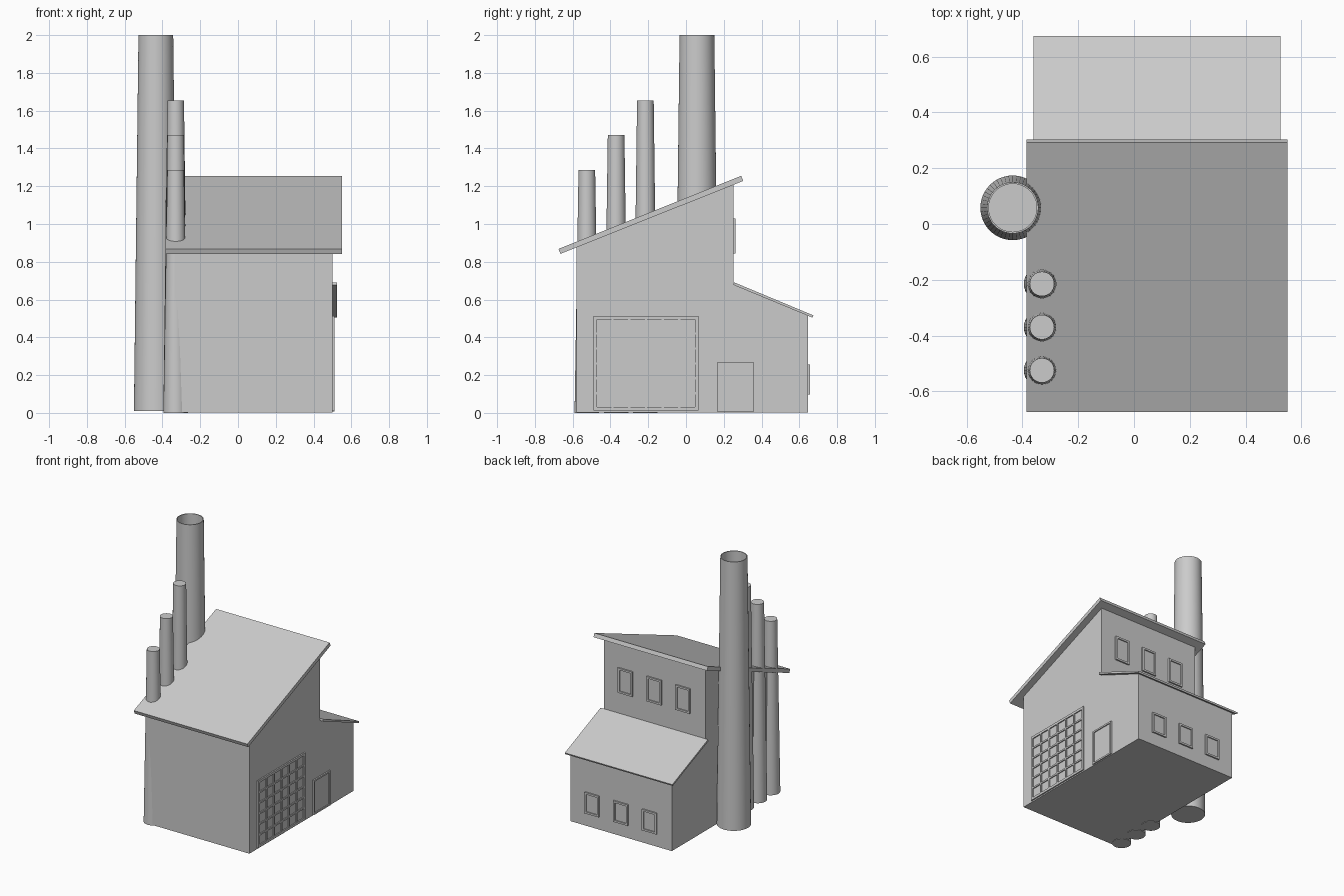
import bpy, bmesh, math

if "Cube" in bpy.data.objects:
    bpy.data.objects.remove(bpy.data.objects["Cube"])

XL, XR = -0.335, 0.50      # side walls
YF, YM, YB = -0.58, 0.252, 0.645   # front wall, upper back wall, lower back wall


def make_object(name, bm):
    bmesh.ops.recalc_face_normals(bm, faces=bm.faces[:])
    mesh = bpy.data.meshes.new(name)
    bm.to_mesh(mesh)
    bm.free()
    obj = bpy.data.objects.new(name, mesh)
    bpy.context.collection.objects.link(obj)
    return obj


def extrude_profile(name, points, x0, x1):
    """Extrude a (y, z) outline along x."""
    bm = bmesh.new()
    face = bm.faces.new([bm.verts.new((x0, y, z)) for y, z in points])
    new = bmesh.ops.extrude_face_region(bm, geom=[face])["geom"]
    bmesh.ops.translate(bm, vec=(x1 - x0, 0, 0),
                        verts=[v for v in new if isinstance(v, bmesh.types.BMVert)])
    return make_object(name, bm)


def add_box(bm, lo, hi):
    verts = bmesh.ops.create_cube(bm, size=1)["verts"]
    for v in verts:
        v.co = [(a + b) / 2 + c * (b - a) for a, b, c in zip(lo, hi, v.co)]


def add_frame(bm, u0, u1, z0, z1, w, to_box):
    """Four bars around an opening; to_box maps (u, z) ranges to corners."""
    for rect in ((u0, u0 + w, z0, z1), (u1 - w, u1, z0, z1),
                 (u0 + w, u1 - w, z0, z0 + w), (u0 + w, u1 - w, z1 - w, z1)):
        add_box(bm, *to_box(*rect))


def stack(name, x, y, z0, z1, r0, r1, sides, open_top=False):
    """Tapered round chimney."""
    bm = bmesh.new()
    bmesh.ops.create_cone(bm, cap_ends=True, segments=sides,
                          radius1=r0, radius2=r1, depth=z1 - z0)
    bmesh.ops.translate(bm, verts=bm.verts[:], vec=(x, y, (z0 + z1) / 2))
    if open_top:
        top = max((f for f in bm.faces if len(f.verts) > 4),
                  key=lambda f: f.calc_center_median().z)
        bmesh.ops.inset_region(bm, faces=[top], thickness=0.006)
        new = bmesh.ops.extrude_face_region(bm, geom=[top])["geom"]
        bmesh.ops.translate(bm, vec=(0, 0, -0.6),
                            verts=[v for v in new if isinstance(v, bmesh.types.BMVert)])
        if top.is_valid:
            bmesh.ops.delete(bm, geom=[top], context='FACES_ONLY')
    obj = make_object(name, bm)
    bpy.ops.object.select_all(action='DESELECT')
    obj.select_set(True)
    bpy.context.view_layer.objects.active = obj
    bpy.ops.object.shade_smooth_by_angle(angle=math.radians(30))


# Walls and the two sloping roofs
extrude_profile("factory_walls", [(YF, 0.003), (YB, 0.003), (YB, 0.52), (YM, 0.683),
                                  (YM, 1.21), (YF, 0.878)], XL, XR)
extrude_profile("main_roof", [(-0.665, 0.842), (0.303, 1.228), (0.292, 1.255),
                              (-0.675, 0.868)], XL - 0.05, XR + 0.05)
extrude_profile("rear_roof", [(0.25, 0.678), (0.670, 0.504), (0.675, 0.516),
                              (0.255, 0.691)], XL - 0.025, XR + 0.025)

# Chimneys
stack("large_chimney", -0.435, 0.058, 0.01, 2.0, 0.116, 0.092, 48, True)
for i, (y, top) in enumerate(((-0.525, 1.285), (-0.37, 1.47), (-0.215, 1.655))):
    stack(f"small_chimney_{i + 1}", -0.33, y, 0.0, top, 0.065, 0.044, 32)


def on_side(y0, y1, z0, z1, depth=0.010):
    return (XR - 0.01, y0, z0), (XR + depth, y1, z1)


# Large gridded door: outer frame, bars and recessed panes
bm = bmesh.new()
gy0, gy1, gz0, gz1, n = -0.49, 0.066, 0.012, 0.512, 6
add_frame(bm, gy0, gy1, gz0, gz1, 0.018, on_side)
py, pz = (gy1 - gy0 - 0.026) / n, (gz1 - gz0 - 0.026) / n
for i in range(1, n):
    yc = gy0 + 0.013 + i * py
    zc = gz0 + 0.013 + i * pz
    add_box(bm, *on_side(yc - 0.006, yc + 0.006, gz0 + 0.018, gz1 - 0.018, 0.0095))
    add_box(bm, *on_side(gy0 + 0.018, gy1 - 0.018, zc - 0.006, zc + 0.006, 0.009))
make_object("loading_door_grid", bm)
bm = bmesh.new()
add_box(bm, *on_side(gy0 + 0.01, gy1 - 0.01, gz0 + 0.01, gz1 - 0.01, 0.002))
make_object("loading_door_panes", bm)

# Small side door
bm = bmesh.new()
add_frame(bm, 0.165, 0.36, 0.008, 0.266, 0.012, on_side)
add_box(bm, *on_side(0.17, 0.355, 0.012, 0.26, 0.003))
make_object("side_door", bm)

# Back windows, three per storey
for name, wall, z0, z1 in (("upper_window", YM, 0.845, 1.03),
                           ("lower_window", YB, 0.098, 0.255)):
    for i in range(3):
        xc = 0.0825 + (i - 1) * 0.237

        def on_back(x0, x1, a, b, depth=0.011):
            return (x0, wall - 0.01, a), (x1, wall + depth, b)

        bm = bmesh.new()
        add_frame(bm, xc - 0.06, xc + 0.06, z0, z1, 0.014, on_back)
        add_box(bm, *on_back(xc - 0.05, xc + 0.05, z0 + 0.01, z1 - 0.01, 0.003))
        make_object(f"{name}_{i + 1}", bm)
